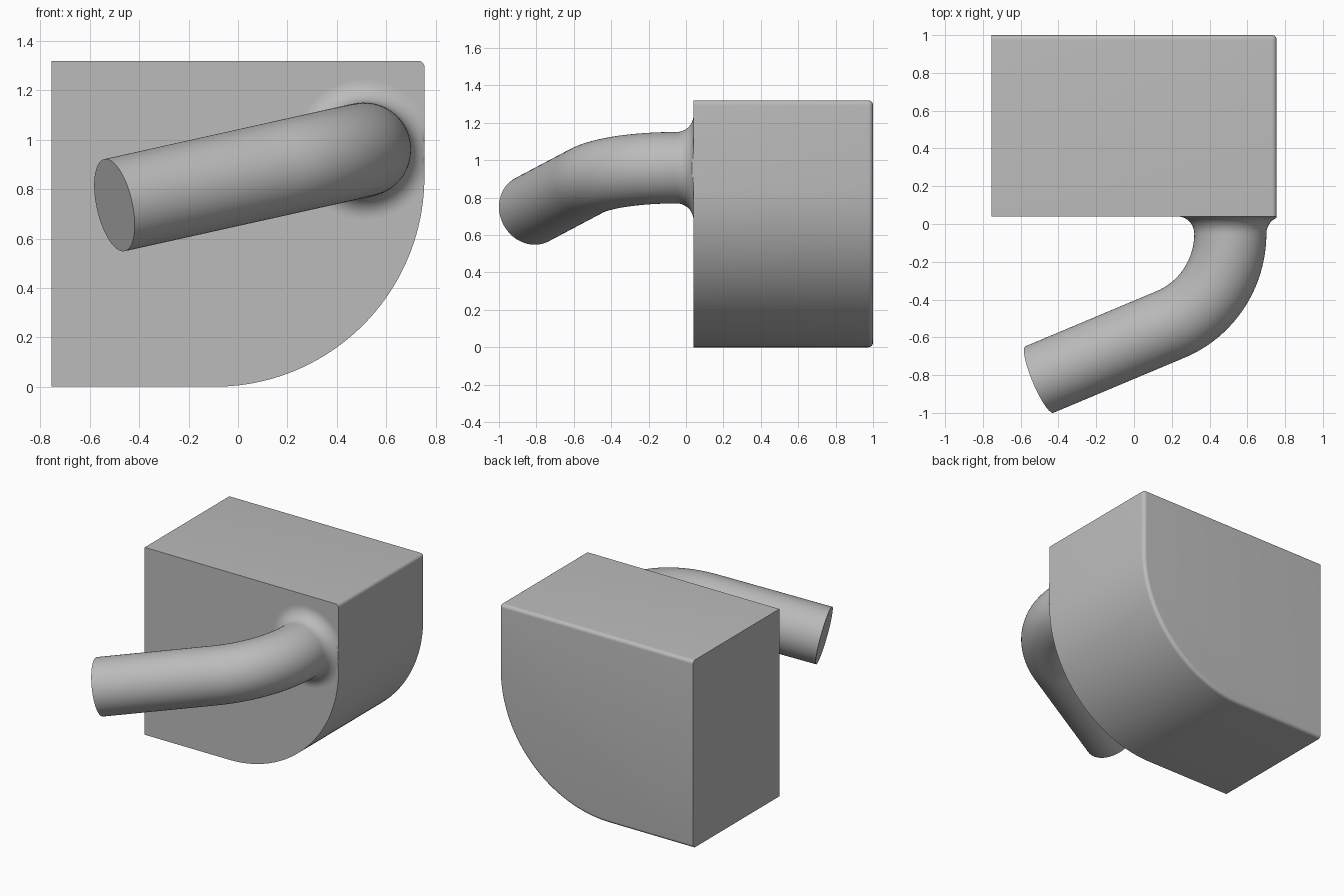
import bpy, bmesh, math
from mathutils import Vector

cube = bpy.data.objects.get("Cube")
if cube:
    bpy.data.objects.remove(cube, do_unlink=True)

grey = bpy.data.materials.new("plain grey")
grey.use_nodes = True
colour = (0.5, 0.5, 0.5, 1)
grey.diffuse_color = colour
grey.node_tree.nodes["Principled BSDF"].inputs["Base Color"].default_value = colour

SIDE, TOP, FRONT, BACK = 0.755, 1.32, 0.04, 1.0


def finish(bm, name):
    bmesh.ops.recalc_face_normals(bm, faces=bm.faces)
    mesh = bpy.data.meshes.new(name)
    bm.to_mesh(mesh)
    bm.free()
    obj = bpy.data.objects.new(name, mesh)
    bpy.context.collection.objects.link(obj)
    mesh.materials.append(grey)
    bpy.ops.object.select_all(action='DESELECT')
    obj.select_set(True)
    bpy.context.view_layer.objects.active = obj
    bpy.ops.object.shade_smooth_by_angle(angle=math.radians(30))
    return obj


# Block: rectangle with one large rounded lower corner, extruded front to back
arc_r, arc_steps = 0.85, 40
profile = [(-SIDE, TOP), (-SIDE, 0)]
for i in range(arc_steps + 1):
    a = math.pi / 2 * i / arc_steps
    profile.append((SIDE - arc_r + arc_r * math.sin(a), arc_r - arc_r * math.cos(a)))
profile.append((SIDE, TOP))

bm = bmesh.new()
face = bm.faces.new([bm.verts.new((x, FRONT, z)) for x, z in profile])
extruded = bmesh.ops.extrude_face_region(bm, geom=[face])
moved = [g for g in extruded["geom"] if isinstance(g, bmesh.types.BMVert)]
bmesh.ops.translate(bm, verts=moved, vec=(0, BACK - FRONT, 0))
bmesh.ops.recalc_face_normals(bm, faces=bm.faces)


def is_rounded(edge):
    a, b = (v.co for v in edge.verts)
    on_back = min(a.y, b.y) > BACK - 0.001 and max(a.x, b.x) > -SIDE + 0.001
    top_corner = min(a.x, b.x) > SIDE - 0.001 and min(a.z, b.z) > TOP - 0.001
    return on_back or top_corner


# Small rounding on the back rim and the upper left corner
bmesh.ops.bevel(bm, geom=[e for e in bm.edges if is_rounded(e)], offset=0.025,
                offset_type='OFFSET', segments=6, profile=0.5, affect='EDGES')
finish(bm, "block")

# Bent pipe: flared root, circular bend, straight end
pipe_r, flare, bend_r = 0.191, 0.09, 0.52
bend_angle = math.radians(67.7)
start = Vector((0.51, FRONT - flare, 0.96))
forward = Vector((0, -1, 0))
across = Vector((-0.976, 0, -0.217)).normalized()
normal = forward.cross(across)

rings = []  # centre, sideways direction, radius
for i in range(13):
    a = math.pi / 2 * i / 12
    rings.append((start - forward * flare * math.cos(a), across,
                  pipe_r + flare * (1 - math.sin(a))))
for i in range(1, 33):
    a = bend_angle * i / 32
    centre = start + across * bend_r * (1 - math.cos(a)) + forward * bend_r * math.sin(a)
    rings.append((centre, across * math.cos(a) - forward * math.sin(a), pipe_r))
direction = across * math.sin(bend_angle) + forward * math.cos(bend_angle)
rings.append((rings[-1][0] + direction * 0.77, rings[-1][1], pipe_r))

bm = bmesh.new()
sides = 96
loops = []
for centre, sideways, radius in rings:
    loop = []
    for k in range(sides):
        a = math.tau * k / sides
        p = centre + (sideways * math.cos(a) + normal * math.sin(a)) * radius
        p.x = min(p.x, SIDE)  # flare is trimmed flush with the block side
        loop.append(bm.verts.new(p))
    loops.append(loop)
for lower, upper in zip(loops, loops[1:]):
    for k in range(sides):
        n = (k + 1) % sides
        bm.faces.new((lower[k], lower[n], upper[n], upper[k]))
bm.faces.new(loops[-1])
finish(bm, "bent_pipe")
